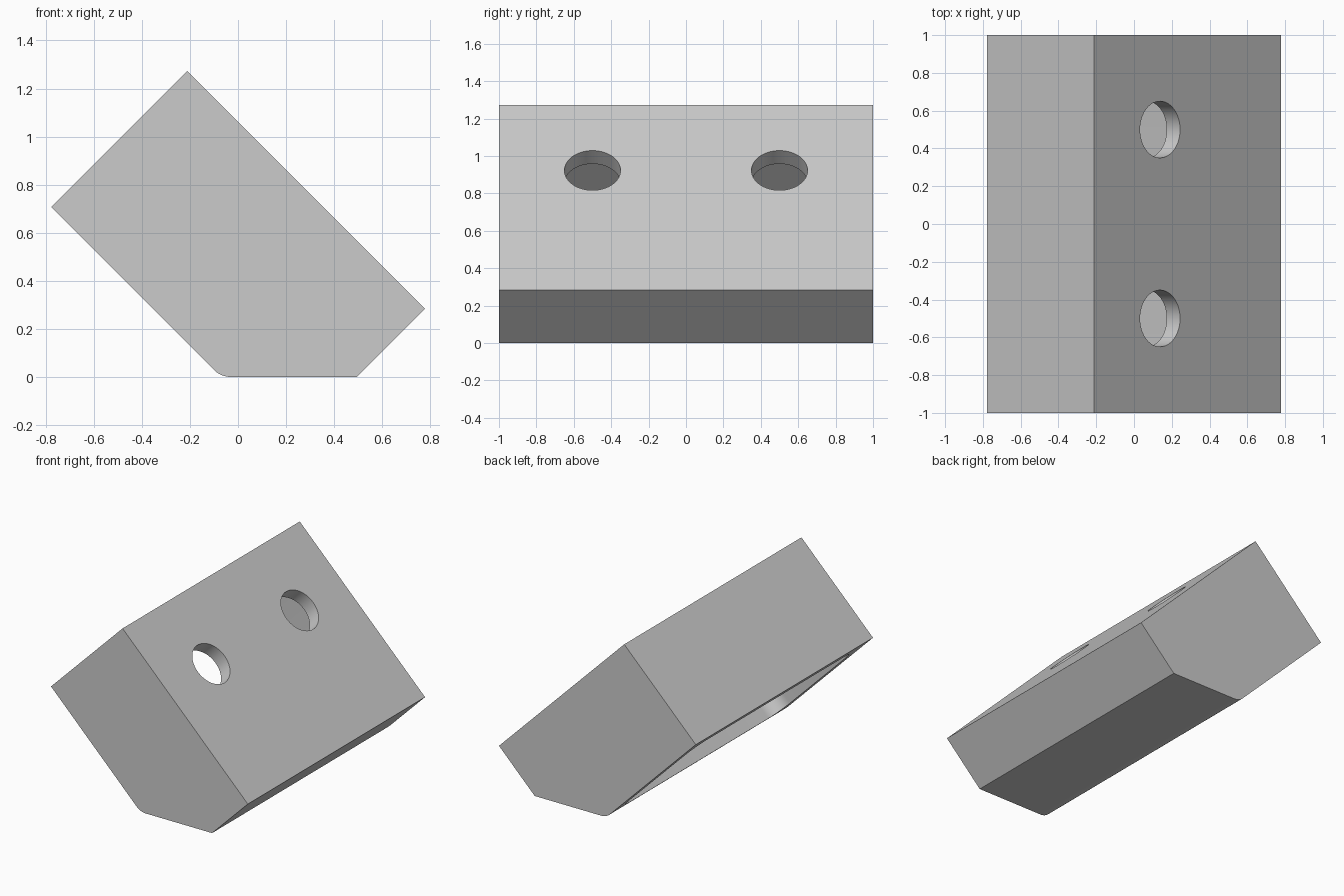
import bpy, bmesh, math
from mathutils import Matrix

if "Cube" in bpy.data.objects:
    bpy.data.objects.remove(bpy.data.objects["Cube"], do_unlink=True)

HALF, LENGTH, DEPTH, WALL = 1.0, 1.4, 0.8, 0.1
S = math.sqrt(0.5)

# Bracket frame: u runs down the drilled slope, y across, n into the body
FRAME = Matrix(((S, 0, -S, -0.212), (0, 1, 0, 0), (-S, 0, -S, 1.273), (0, 0, 0, 1)))

bm = bmesh.new()


def arc(cx, cy, r, a0, a1, steps=8):
    angles = [math.radians(a0 + (a1 - a0) * i / steps) for i in range(steps + 1)]
    return [(cx + r * math.cos(a), cy + r * math.sin(a)) for a in angles]


def rect(u0, u1):
    return [(u0, -HALF), (u1, -HALF), (u1, HALF), (u0, HALF)]


def flat_face(outlines, n):
    """Fill the first outline at depth n, leaving the others as openings."""
    edges = []
    for outline in outlines:
        verts = [bm.verts.new((u, y, n)) for u, y in outline]
        edges += [bm.edges.new((a, b)) for a, b in zip(verts, verts[1:] + verts[:1])]
    bmesh.ops.triangle_fill(bm, edges=edges, use_beauty=True, normal=(0, 0, 1))


def side_walls(outline, n0, n1):
    """Walls between two copies of a closed outline."""
    for (ua, ya), (ub, yb) in zip(outline, outline[1:] + outline[:1]):
        corners = ((ua, ya, n0), (ub, yb, n0), (ub, yb, n1), (ua, ya, n1))
        bm.faces.new([bm.verts.new(c) for c in corners])


# Outer shell: end plates, top edge, lower edge, foot and rounded heel
R = 0.1
tangent = R * math.tan(math.radians(22.5))
heel_u = LENGTH - 0.4 - tangent
profile = [(LENGTH, 0), (LENGTH, 0.4)] + arc(heel_u, DEPTH - R, R, 45, 90)
top_edge = [(0, DEPTH), (0, 0)]
for y in (-HALF, HALF):
    bm.faces.new([bm.verts.new((u, y, n)) for u, n in profile + top_edge])
for strip in (profile, top_edge):
    for (ua, na), (ub, nb) in zip(strip, strip[1:]):
        corners = ((ua, -HALF, na), (ub, -HALF, nb), (ub, HALF, nb), (ua, HALF, na))
        bm.faces.new([bm.verts.new(c) for c in corners])

# Pocket outline with rounded corners
u0, u1, yw, r = WALL, 0.95, HALF - WALL, 0.12
pocket = (arc(u1 - r, yw - r, r, 0, 90) + arc(u0 + r, yw - r, r, 90, 180)
          + arc(u0 + r, r - yw, r, 180, 270) + arc(u1 - r, r - yw, r, 270, 360))

# Drilled plate, pocket and back rim
holes = [arc(0.495, y, 0.15, 0, 360, 48)[:-1] for y in (-0.5, 0.5)]
flat_face([rect(0, LENGTH)] + holes, 0)
flat_face([pocket] + holes, WALL)
flat_face([rect(0, heel_u), pocket], DEPTH)
for hole in holes:
    side_walls(hole, 0, WALL)
side_walls(pocket, WALL, DEPTH)

# Weld into one solid
bmesh.ops.remove_doubles(bm, verts=bm.verts, dist=0.0001)
bm.transform(FRAME)
bmesh.ops.recalc_face_normals(bm, faces=bm.faces)
mesh = bpy.data.meshes.new("bracket_body")
bm.to_mesh(mesh)
bm.free()
body = bpy.data.objects.new("bracket_body", mesh)
bpy.context.collection.objects.link(body)

# Plain grey finish
grey = bpy.data.materials.new("plain_grey")
grey.use_nodes = True
colour = (0.6, 0.6, 0.6, 1)
grey.diffuse_color = colour
grey.node_tree.nodes["Principled BSDF"].inputs["Base Color"].default_value = colour
mesh.materials.append(grey)

bpy.ops.object.select_all(action="DESELECT")
body.select_set(True)
bpy.context.view_layer.objects.active = body
bpy.ops.object.shade_smooth_by_angle(angle=math.radians(30))
